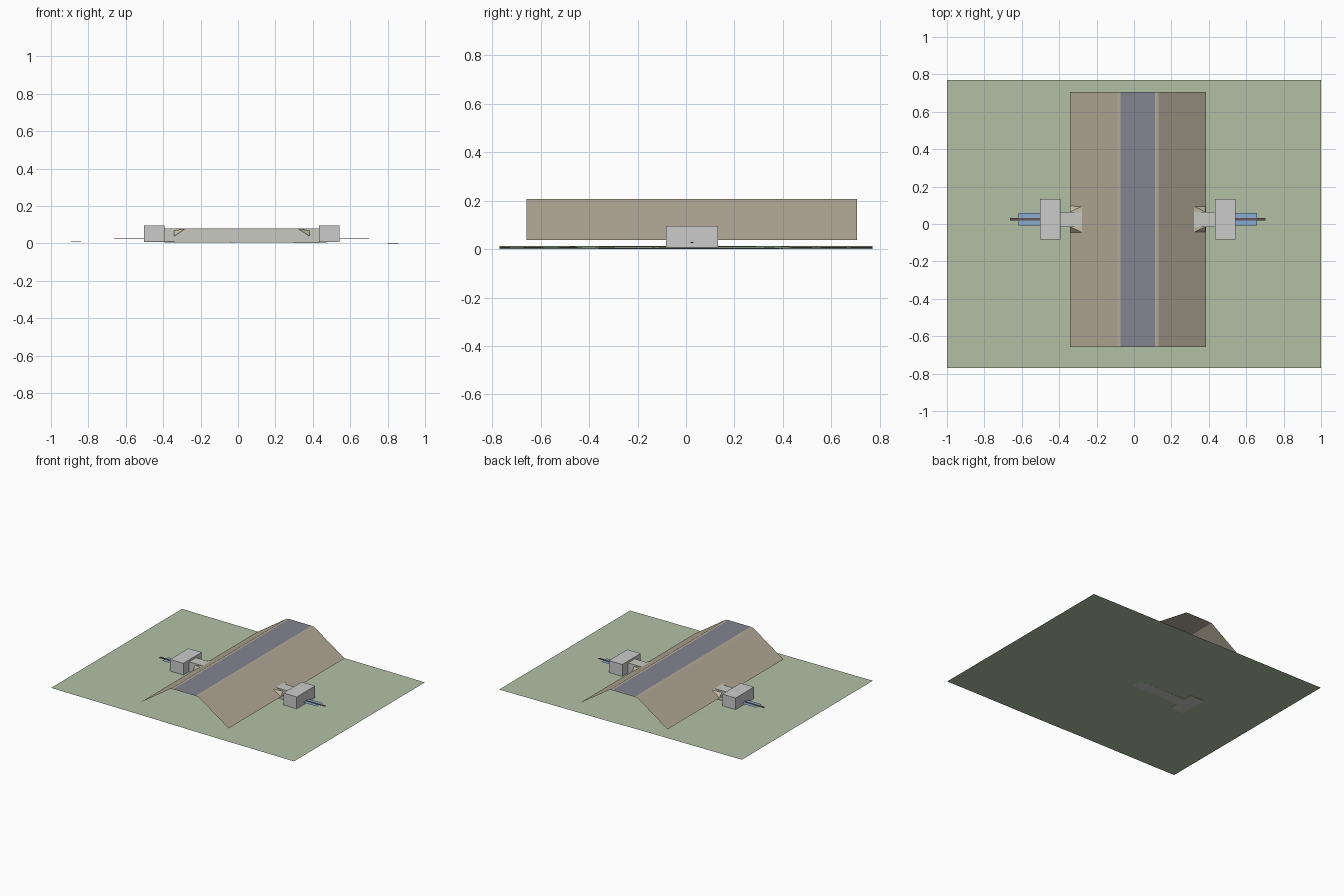
import bpy, math

if "Cube" in bpy.data.objects:
    bpy.data.objects.remove(bpy.data.objects["Cube"])

CX, CY = 0.02, 0.025   # centre of the embankment and culvert


def colour(obj, rgb):
    if rgb:
        mat = bpy.data.materials.new(obj.name + "_colour")
        mat.diffuse_color = (*rgb, 1)
        mat.use_nodes = True
        mat.node_tree.nodes["Principled BSDF"].inputs["Base Color"].default_value = mat.diffuse_color
        obj.data.materials.append(mat)
    return obj


def mesh(name, verts, faces, rgb=None):
    me = bpy.data.meshes.new(name)
    me.from_pydata(verts, [], faces)
    me.update()
    obj = bpy.data.objects.new(name, me)
    bpy.context.collection.objects.link(obj)
    return colour(obj, rgb)


def box(name, x0, x1, y0, y1, z0, z1, rgb=None):
    bpy.ops.mesh.primitive_cube_add(size=1, location=((x0 + x1) / 2, (y0 + y1) / 2, (z0 + z1) / 2))
    obj = bpy.context.object
    obj.name = name
    obj.scale = (x1 - x0, y1 - y0, z1 - z0)
    return colour(obj, rgb)


def extrude_y(name, profile, y0, y1, rgb):
    n = len(profile)
    verts = [(x, y, z) for y in (y0, y1) for x, z in profile]
    return mesh(name, verts, [(i, i + 1, n + i + 1, n + i) for i in range(n - 1)], rgb)


# gently falling ground sheet
NX, NY = 16, 12
ground = []
for j in range(NY + 1):
    for i in range(NX + 1):
        x, y = -1 + 2 * i / NX, -0.77 + 1.54 * j / NY
        ripple = 0.0008 * math.sin(5 * x) * math.cos(4 * y) * (1 - x * x)
        ground.append((x, y, 0.0063 * (1 - x) + ripple))
W = NX + 1
mesh("terrain", ground,
     [(j * W + i, j * W + i + 1, (j + 1) * W + i + 1, (j + 1) * W + i)
      for j in range(NY) for i in range(NX)], (0.45, 0.53, 0.38))

# embankment sheet, open at both ends, with shoulders and road on the crest
Y0, Y1 = CY - 0.683, CY + 0.681
TAN = (0.45, 0.40, 0.31)
extrude_y("embankment", [(-0.342, 0.038), (-0.092, 0.207), (0.132, 0.207), (0.384, 0.038)], Y0, Y1, TAN)
extrude_y("road", [(-0.072, 0.209), (0.112, 0.209)], Y0, Y1, (0.23, 0.23, 0.28))

# culvert barrel through the embankment
box("culvert_barrel", -0.392, 0.432, CY - 0.04, CY + 0.04, 0.0063, 0.081, (0.58, 0.58, 0.54))

# both ends are mirrored about the culvert centre
for side, s in (("left", -1), ("right", 1)):
    def span(a, b):
        return sorted((CX + s * a, CX + s * b))

    # inlet / outlet chamber
    box(side + "_headwall", *span(0.412, 0.522), CY - 0.108, CY + 0.108, 0.0065, 0.095)
    # water sheet leaving the chamber, with a flow line on it
    x0, x1 = span(0.40, 0.637)
    extrude_y(side + "_water", [(x0, 0.026), (x1, 0.026)], CY - 0.033, CY + 0.033, (0.25, 0.42, 0.65))
    box(side + "_flow_line", *span(0.40, 0.682), CY - 0.006, CY + 0.006, 0.0265, 0.0295, (0.14, 0.09, 0.09))
    # flared wings running from the slope to the barrel
    for tag, t in (("front", -1), ("back", 1)):
        xo, xi = CX + s * 0.362, CX + s * 0.298
        mesh(f"{side}_{tag}_wing",
             [(xo, CY + t * 0.04, 0.068), (xi, CY + t * 0.04, 0.081),
              (xi, CY + t * 0.07, 0.081), (xo, CY + t * 0.07, 0.038)],
             [(0, 1, 2), (0, 2, 3)], (0.55, 0.50, 0.38))
